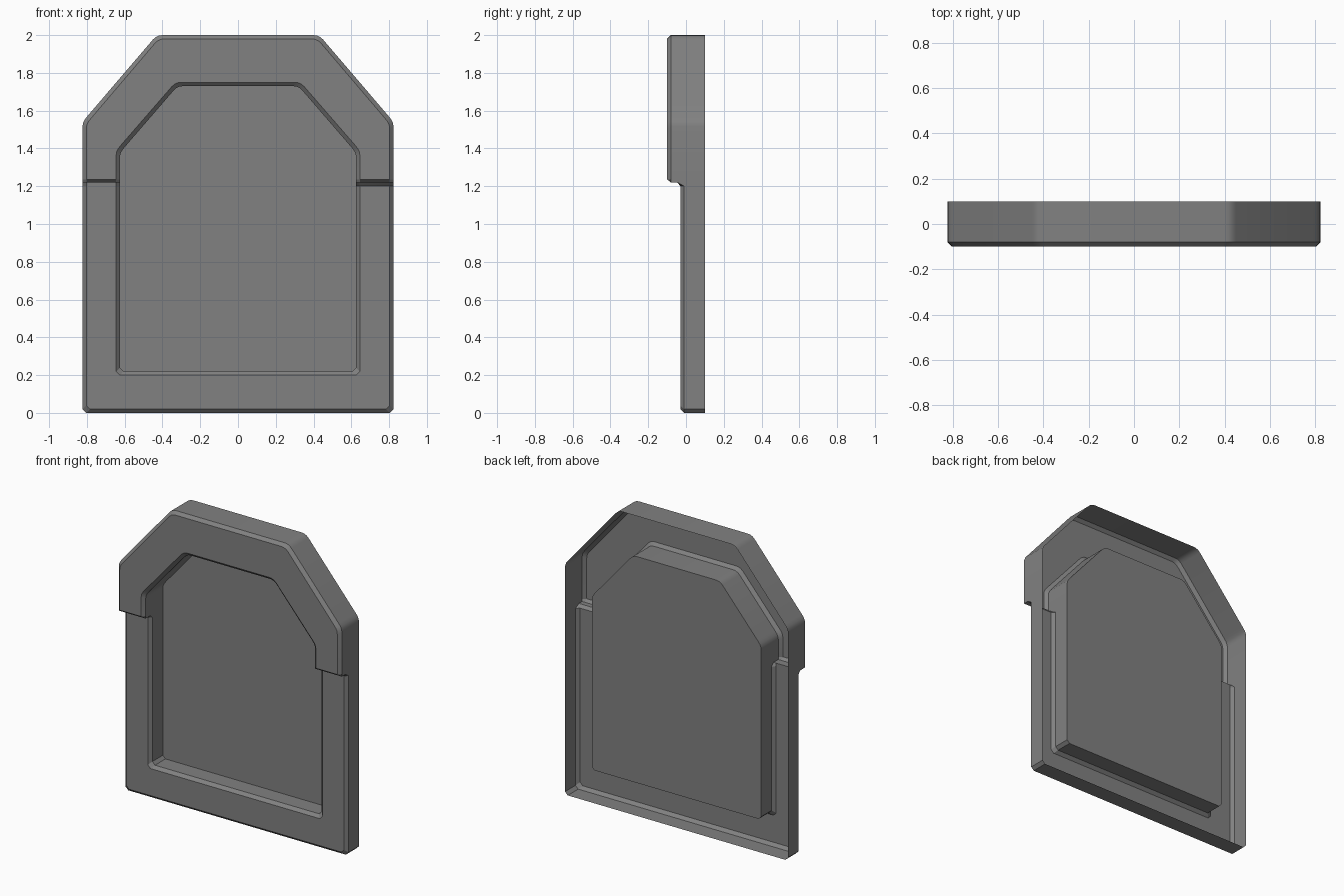
import bpy
import bmesh
import math
from mathutils import Vector

cube = bpy.data.objects.get("Cube")
if cube:
    bpy.data.objects.remove(cube, do_unlink=True)

BACK, RAISED, LOW = 0.1, -0.1, -0.03
BEVEL = 0.02


def rounded(a, corner, b, steps=3):
    """Points of a soft corner between a and b."""
    a, corner, b = Vector(a), Vector(corner), Vector(b)
    return [a.lerp(corner, i / steps).lerp(corner.lerp(b, i / steps), i / steps)
            for i in range(steps + 1)]


def outline(half, bottom, shoulder, crown):
    """Closed outline as (x, z, front depth, bevel depth), from bottom right round."""
    def side(sign, fillet):
        pts = [(half - BEVEL, bottom, LOW, BEVEL), (half, bottom + BEVEL, LOW, BEVEL)]
        # step between the thin lower frame and the raised hood
        pts += [(half, 1.20, LOW, BEVEL), (half, 1.22, LOW - fillet, 0),
                (half, 1.22, RAISED + BEVEL, 0), (half, 1.236, RAISED, BEVEL)]
        pts += [(p.x, p.y, RAISED, BEVEL) for p in rounded(*shoulder) + rounded(*crown)]
        return [(sign * x, z, d, b) for x, z, d, b in pts]
    return side(1, 0.016) + side(-1, 0)[::-1]


def shrink(points, half, middle, tall):
    """Pull an outline inward by one bevel width, keeping the step level."""
    return [(x * (1 - BEVEL / half),
             z if 1.19 < z < 1.24 else middle + (z - middle) * (1 - BEVEL / tall), d, b)
            for x, z, d, b in points]


outer = outline(0.823, 0.0,
                ((0.823, 1.515), (0.823, 1.545), (0.80, 1.568)),
                ((0.45, 1.977), (0.43, 2.0), (0.40, 2.0)))
inner = outline(0.645, 0.2,
                ((0.645, 1.365), (0.645, 1.39), (0.622, 1.415)),
                ((0.35, 1.728), (0.33, 1.75), (0.30, 1.75)))
outer_face = shrink(outer, 0.823, 1.0, 1.0)
recess = shrink(inner, 0.645, 0.975, 0.775)

# Open-backed shell lofted from the outer wall to the recessed panel
bm = bmesh.new()


def ring(points, depth):
    return [bm.verts.new((x, depth(d, b), z)) for x, z, d, b in points]


rings = [
    ring(outer, lambda d, b: BACK),
    ring(outer, lambda d, b: d + b),
    ring(outer_face, lambda d, b: d),
    ring(inner, lambda d, b: d),
    ring(recess, lambda d, b: d + b),
    ring(recess, lambda d, b: BACK),
]
for r, s in zip(rings, rings[1:]):
    for i in range(len(r)):
        j = (i + 1) % len(r)
        bm.faces.new((r[i], r[j], s[j], s[i]))
bm.faces.new(rings[-1])
bmesh.ops.remove_doubles(bm, verts=bm.verts, dist=0.0001)
bmesh.ops.dissolve_degenerate(bm, dist=0.0001, edges=bm.edges)

mesh = bpy.data.meshes.new("arched_frame_panel")
bm.to_mesh(mesh)
bm.free()
panel = bpy.data.objects.new("arched_frame_panel", mesh)
bpy.context.collection.objects.link(panel)

# Plain grey finish
grey = bpy.data.materials.new("mid_grey")
grey.use_nodes = True
colour = (0.22, 0.22, 0.22, 1)
grey.diffuse_color = colour
grey.node_tree.nodes["Principled BSDF"].inputs["Base Color"].default_value = colour
mesh.materials.append(grey)

bpy.ops.object.select_all(action="DESELECT")
panel.select_set(True)
bpy.context.view_layer.objects.active = panel
bpy.ops.object.shade_smooth_by_angle(angle=math.radians(28))
